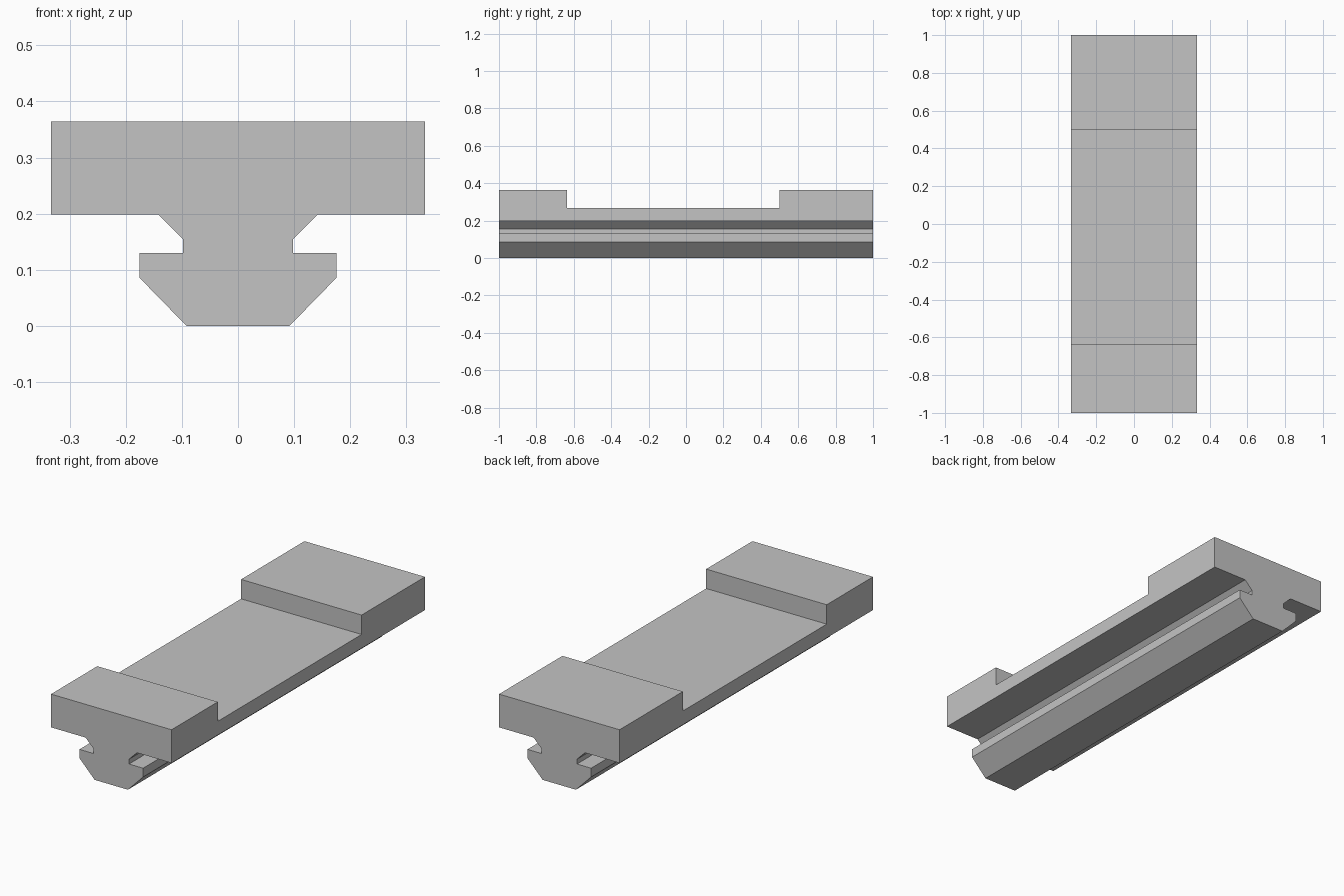
import bpy
import bmesh

cube = bpy.data.objects.get("Cube")
if cube:
    bpy.data.objects.remove(cube, do_unlink=True)

# Plain grey for the whole part
grey = bpy.data.materials.new("plain grey")
grey.use_nodes = True
color = (0.55, 0.55, 0.55, 1)
grey.diffuse_color = color
grey.node_tree.nodes["Principled BSDF"].inputs["Base Color"].default_value = color


def extrude_profile(name, points, y0, y1):
    """Solid made by sweeping an (x, z) outline along y."""
    bm = bmesh.new()
    face = bm.faces.new([bm.verts.new((x, y0, z)) for x, z in points])
    swept = bmesh.ops.extrude_face_region(bm, geom=[face])["geom"]
    verts = [v for v in swept if isinstance(v, bmesh.types.BMVert)]
    bmesh.ops.translate(bm, vec=(0, y1 - y0, 0), verts=verts)
    bmesh.ops.recalc_face_normals(bm, faces=bm.faces)
    mesh = bpy.data.meshes.new(name)
    bm.to_mesh(mesh)
    bm.free()
    mesh.materials.append(grey)
    obj = bpy.data.objects.new(name, mesh)
    bpy.context.collection.objects.link(obj)
    return obj


# Half outline from the bottom up: chamfered foot, slot, neck, wide plate
half = [(0.092, 0), (0.176, 0.086), (0.176, 0.13), (0.098, 0.13),
        (0.098, 0.154), (0.142, 0.198), (0.333, 0.198), (0.333, 0.364)]
outline = half + [(-x, z) for x, z in reversed(half)]
rail = extrude_profile("slide_rail", outline, -1, 1)

# Shallow recess across the top, leaving a raised pad at each end
pocket = [(-0.5, 0.267), (0.5, 0.267), (0.5, 0.5), (-0.5, 0.5)]
cutter = extrude_profile("recess_cutter", pocket, -0.635, 0.5)
cutter.hide_render = True
cutter.hide_viewport = True
cutter.display_type = 'WIRE'

cut = rail.modifiers.new("recess", 'BOOLEAN')
cut.operation = 'DIFFERENCE'
cut.solver = 'EXACT'
cut.object = cutter
